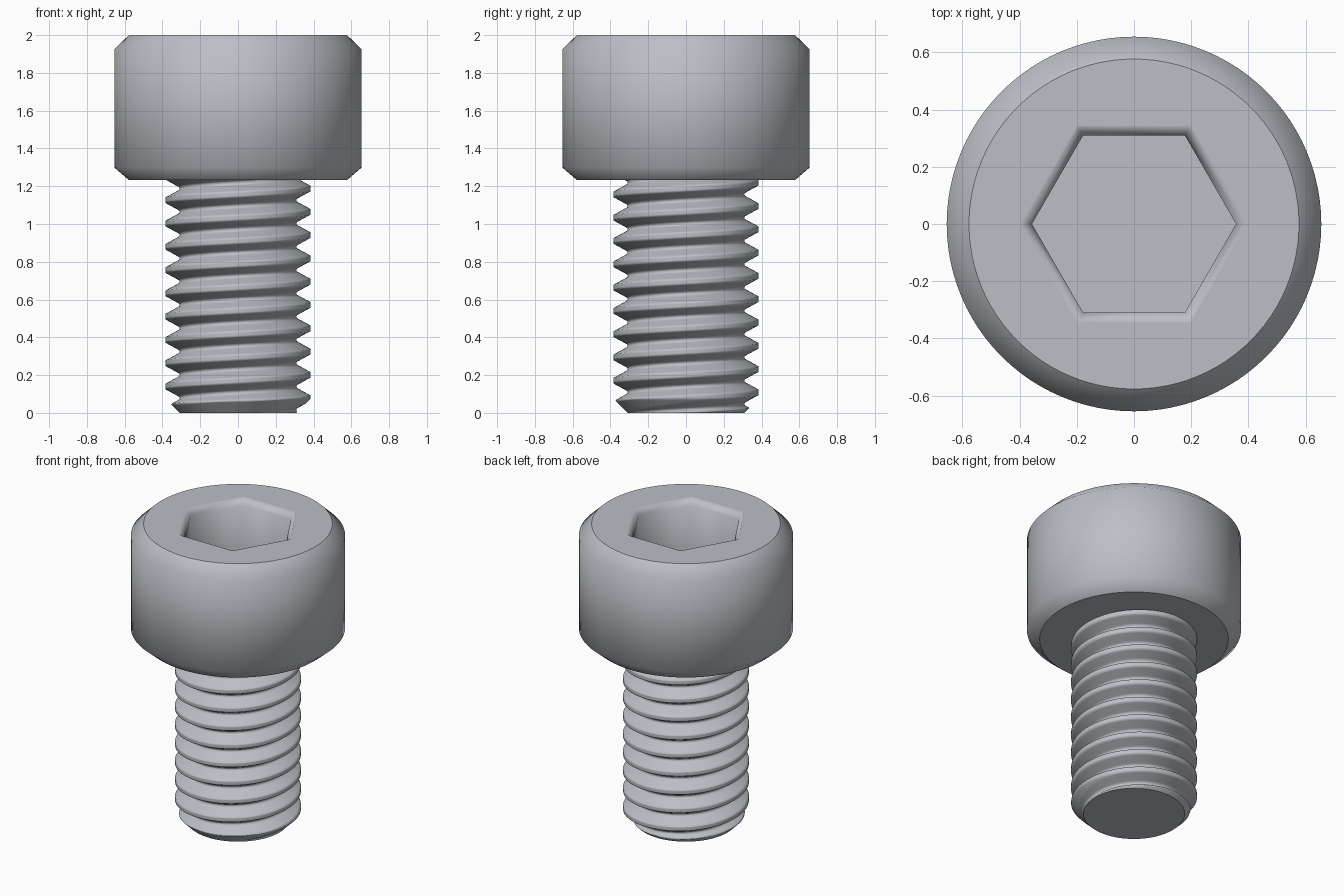
import bpy, bmesh, math

if "Cube" in bpy.data.objects:
    bpy.data.objects.remove(bpy.data.objects["Cube"])

SEG = 96
steel = bpy.data.materials.new("steel grey")
steel.diffuse_color = (0.50, 0.52, 0.56, 1)
steel.use_nodes = True
steel.node_tree.nodes["Principled BSDF"].inputs["Base Color"].default_value = steel.diffuse_color


def finish(name, bm, sharp_test):
    """Weld, smooth and sharpen only the borders of the flat faces."""
    bmesh.ops.remove_doubles(bm, verts=bm.verts, dist=1e-5)
    bmesh.ops.dissolve_degenerate(bm, edges=bm.edges, dist=1e-5)
    bmesh.ops.recalc_face_normals(bm, faces=bm.faces)
    for f in bm.faces:
        f.smooth = True
    for e in bm.edges:
        e.smooth = not sharp_test(e)
    mesh = bpy.data.meshes.new(name)
    bm.to_mesh(mesh)
    bm.free()
    mesh.materials.append(steel)
    obj = bpy.data.objects.new(name, mesh)
    bpy.context.collection.objects.link(obj)


def ring(bm, r, z, n):
    return [bm.verts.new((r * math.cos(2 * math.pi * i / n), r * math.sin(2 * math.pi * i / n), z))
            for i in range(n)]


def skin(bm, loops):
    for lo, hi in zip(loops, loops[1:]):
        n = len(lo)
        for i in range(n):
            j = (i + 1) % n
            bm.faces.new((lo[i], lo[j], hi[j], hi[i]))


# Head: chamfered drum with a hexagonal socket
TOP, UNDER = 2.0, 1.232
CORNER = 1 / math.cos(math.pi / 6)
bm = bmesh.new()
drum = [ring(bm, r, z, SEG) for r, z in
        ((0.577, UNDER), (0.655, UNDER + 0.067), (0.655, TOP - 0.075), (0.577, TOP))]
socket = [ring(bm, r * CORNER, z, 6) for r, z in
          ((0.345, TOP), (0.339, TOP), (0.309, TOP - 0.04), (0.309, 1.61))]
skin(bm, drum)
skin(bm, socket)
bm.faces.new(drum[0][::-1])
bm.faces.new(socket[-1])
# flat annulus between the drum rim and the socket mouth: 16 rim points per side
for s in range(6):
    a, b = socket[0][s], socket[0][(s + 1) % 6]
    arc = [drum[-1][(s * 16 + k) % SEG] for k in range(17)]
    bm.faces.new([a] + arc + [b])


def head_sharp(e):
    a, b = e.verts
    if abs(a.co.z - b.co.z) > 1e-4:
        return False
    flat = [abs(f.normal.z) > 0.99 for f in e.link_faces]
    # the socket mouth stays soft, the other flat borders are crisp
    mouth = a.co.z > TOP - 1e-4 and a.co.xy.length < 0.45
    return any(flat) and not all(flat) and not mouth


finish("socket_head", bm, head_sharp)

# Shank: helical thread on a sheared grid, cut by the end chamfer
PITCH, MAJOR, ROOT = 0.1233, 0.385, 0.31
CREST_Z = 0.078                         # crest height on the +x side
CREST, FLANK = 0.11, 0.33               # half crest width and flank, in pitches
STEPS = 18
TURNS = int(UNDER / PITCH) + 3


def thread_radius(t):
    d = abs((t + 0.5) % 1 - 0.5)        # distance from the crest, in pitches
    k = min(max((d - CREST) / FLANK, 0), 1)
    return MAJOR + (ROOT - MAJOR) * k


bm = bmesh.new()
cols = []
for i in range(SEG + 1):
    a = 2 * math.pi * i / SEG
    col = []
    for k in range(-3 * STEPS, TURNS * STEPS + 1):
        z = CREST_Z + PITCH * (k / STEPS + i / SEG)
        z = min(max(z, 0), UNDER)
        t = (z - CREST_Z) / PITCH - i / SEG
        r = min(thread_radius(t), ROOT + z)
        col.append(bm.verts.new((r * math.cos(a), r * math.sin(a), z)))
    cols.append(col)
for c, d in zip(cols, cols[1:]):
    for k in range(len(c) - 1):
        bm.faces.new((c[k], d[k], d[k + 1], c[k + 1]))
bmesh.ops.remove_doubles(bm, verts=bm.verts, dist=1e-5)
bmesh.ops.dissolve_degenerate(bm, edges=bm.edges, dist=1e-5)
border = [e for e in bm.edges if e.is_boundary and all(v.co.z < 1e-4 for v in e.verts)]
bmesh.ops.contextual_create(bm, geom=border)
finish("threaded_shank", bm, lambda e: all(v.co.z < 1e-4 for v in e.verts))
